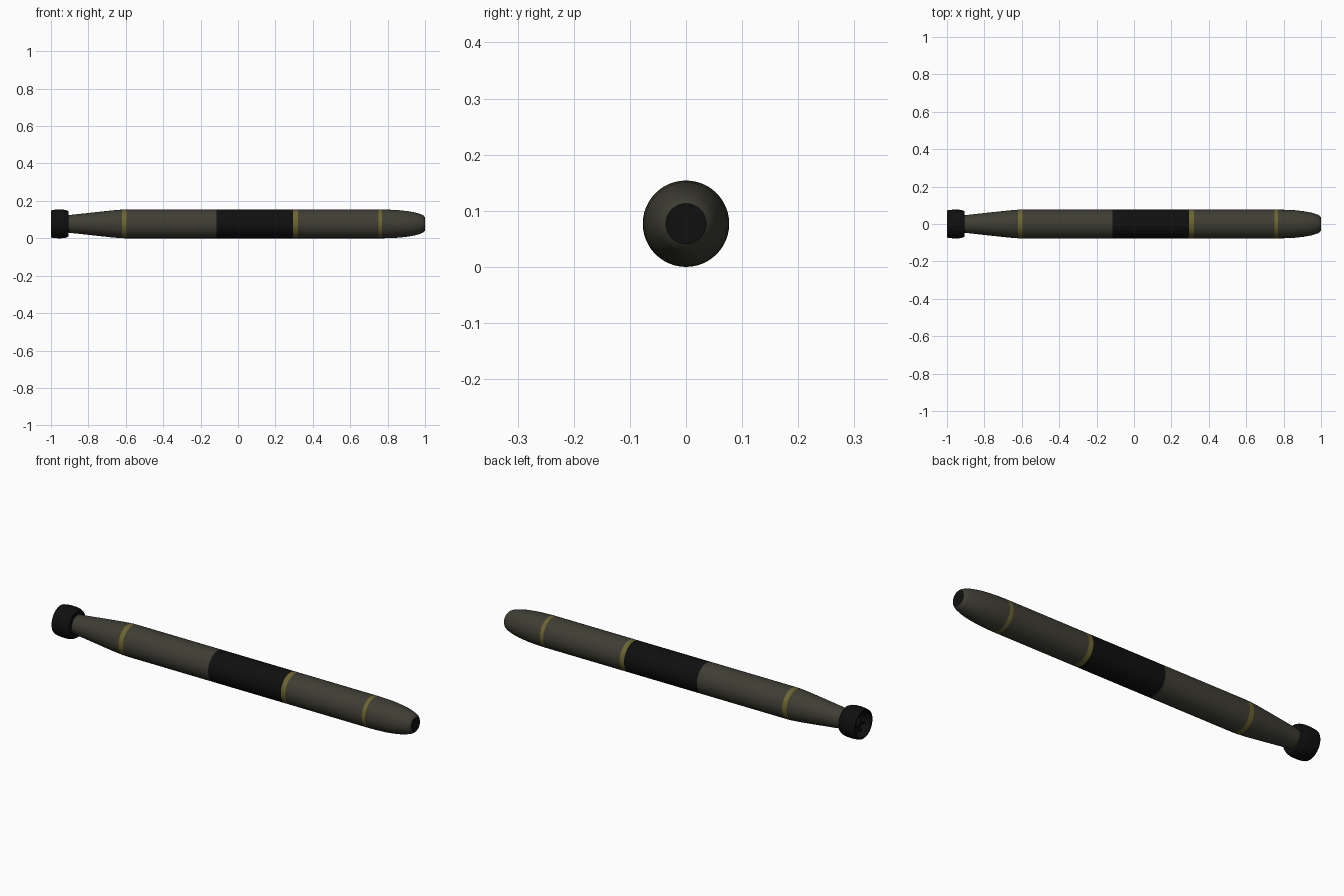
import bpy, bmesh, math

cube = bpy.data.objects.get("Cube")
if cube:
    bpy.data.objects.remove(cube, do_unlink=True)

R = 0.077       # hull radius, also the height of the axis
SIDES = 48


def material(name, rgb):
    mat = bpy.data.materials.new(name)
    mat.use_nodes = True
    mat.diffuse_color = (*rgb, 1)
    mat.node_tree.nodes["Principled BSDF"].inputs["Base Color"].default_value = (*rgb, 1)
    return mat


OLIVE = material("olive grey", (0.05, 0.048, 0.034))
BLACK = material("black", (0.005, 0.005, 0.005))
YELLOW = material("dull yellow", (0.15, 0.13, 0.03))


def finish(name, bm, mats):
    bmesh.ops.recalc_face_normals(bm, faces=bm.faces[:])
    mesh = bpy.data.meshes.new(name)
    bm.to_mesh(mesh)
    bm.free()
    for mat in mats:
        mesh.materials.append(mat)
    obj = bpy.data.objects.new(name, mesh)
    bpy.context.collection.objects.link(obj)
    obj.location.z = R
    bpy.ops.object.select_all(action='DESELECT')
    obj.select_set(True)
    bpy.context.view_layer.objects.active = obj
    bpy.ops.object.shade_smooth_by_angle(angle=math.radians(30))
    return obj


def lathe(name, profile, mats, closed=False, rule=None):
    """Turn (x, radius) points about the x axis; cap open ends unless closed."""
    bm = bmesh.new()
    rings = []
    for x, r in profile:
        angles = [2 * math.pi * i / SIDES for i in range(SIDES)]
        rings.append([bm.verts.new((x, r * math.sin(a), r * math.cos(a))) for a in angles])
    pairs = list(zip(rings, rings[1:]))
    if closed:
        pairs.append((rings[-1], rings[0]))
    else:
        bm.faces.new(rings[0])
        bm.faces.new(rings[-1])
    for a, b in pairs:
        for i in range(SIDES):
            j = (i + 1) % SIDES
            bm.faces.new((a[i], a[j], b[j], b[i]))
    if rule:
        for f in bm.faces:
            f.material_index = rule(f.calc_center_median().x)
    return finish(name, bm, mats)


# Hull: tapered tail, straight bands, rounded nose with a flat tip
def hull_colour(x):
    if x > 0.999 or -0.115 < x < 0.295:
        return 1
    stripes = ((-0.62, -0.595), (0.295, 0.32), (0.75, 0.77))
    return 2 if any(lo < x < hi for lo, hi in stripes) else 0


lathe("hull", [
    (-0.915, 0.046), (-0.85, 0.053), (-0.75, 0.064), (-0.67, 0.0725),
    (-0.62, 0.0765), (-0.595, R), (-0.115, R), (0.295, R), (0.32, R),
    (0.75, R), (0.77, R), (0.81, 0.076), (0.86, 0.0735), (0.91, 0.068),
    (0.95, 0.0605), (0.98, 0.051), (0.993, 0.044), (1.0, 0.036)],
    [OLIVE, BLACK, YELLOW], rule=hull_colour)

# Hollow shroud round the propulsor
lathe("tail_shroud", [
    (-1.0, 0.072), (-0.985, 0.0755), (-0.96, R), (-0.935, 0.0765),
    (-0.917, 0.073), (-0.905, 0.067), (-0.905, 0.045), (-0.93, 0.045),
    (-0.935, 0.062), (-1.0, 0.064)], [BLACK], closed=True)

# Hub inside the shroud
lathe("tail_hub", [(-0.985, 0.012), (-0.975, 0.022), (-0.91, 0.046)], [BLACK])

# Rotor blades between hub and shroud
bm = bmesh.new()
BLADES = 9
for k in range(BLADES):
    a = 2 * math.pi * k / BLADES
    corners = []
    for x, r, twist in ((-0.94, 0.02, -0.2), (-0.94, 0.063, -0.2),
                        (-0.97, 0.063, 0.2), (-0.97, 0.02, 0.2)):
        corners.append(bm.verts.new((x, r * math.sin(a + twist), r * math.cos(a + twist))))
    bm.faces.new(corners)
blades = finish("rotor_blades", bm, [BLACK])
solid = blades.modifiers.new("thickness", 'SOLIDIFY')
solid.thickness = 0.003
solid.offset = 0
